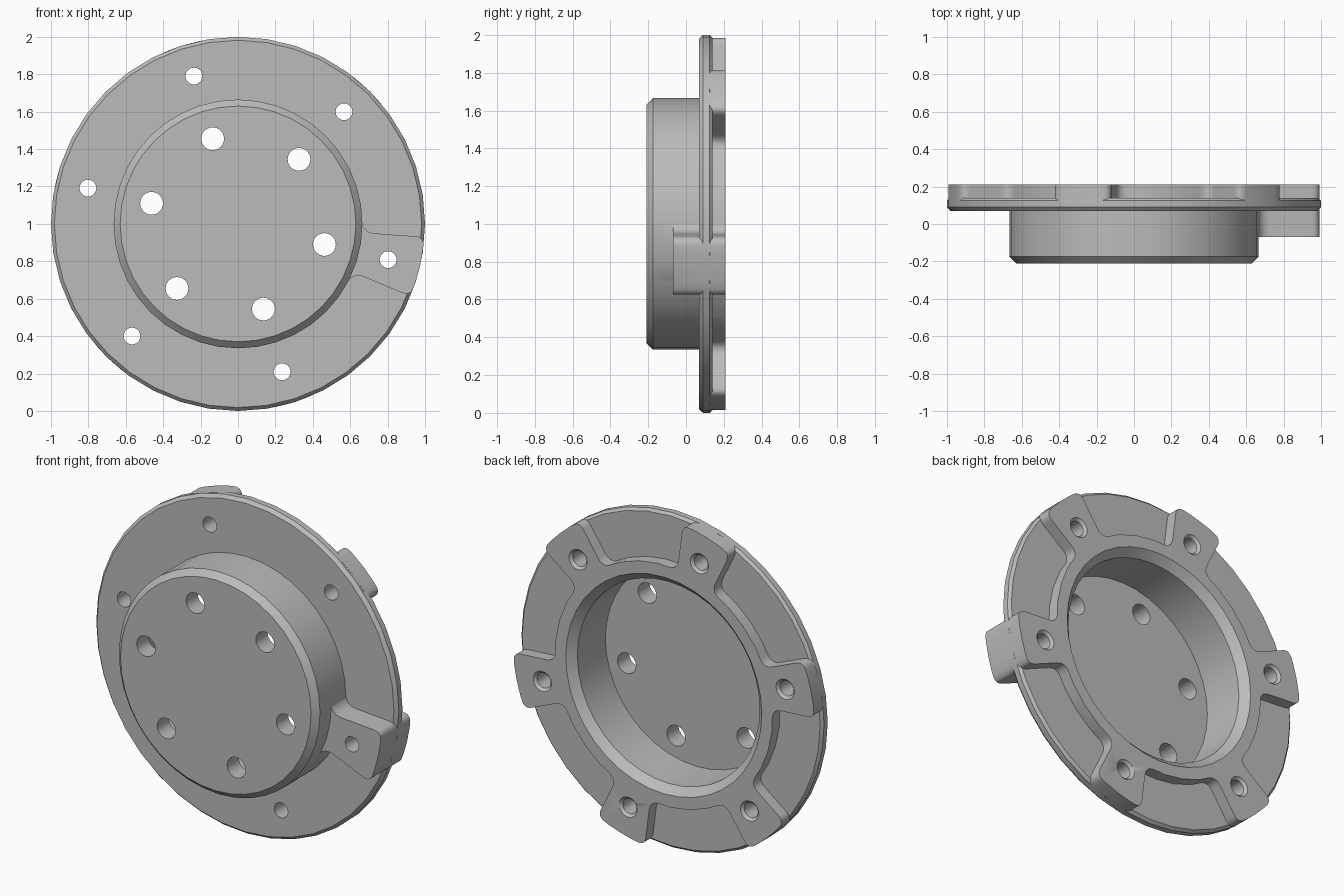
import bpy, bmesh, math
from mathutils import Vector

cube = bpy.data.objects.get("Cube")
if cube:
    bpy.data.objects.remove(cube, do_unlink=True)

grey = bpy.data.materials.new("light_grey")
grey.use_nodes = True
GREY = (0.5, 0.5, 0.5, 1)
grey.diffuse_color = GREY
grey.node_tree.nodes["Principled BSDF"].inputs["Base Color"].default_value = GREY

FIRST = -13.4                                  # direction of the first lug
LUGS = [FIRST + 60 * i for i in range(6)]
HALF = 9.4                                     # half angle of a lug


def polar(r, deg):
    a = math.radians(deg)
    return Vector((r * math.cos(a), r * math.sin(a)))


def make(name, bm):
    bmesh.ops.recalc_face_normals(bm, faces=bm.faces)
    mesh = bpy.data.meshes.new(name)
    bm.to_mesh(mesh)
    bm.free()
    mesh.materials.append(grey)
    ob = bpy.data.objects.new(name, mesh)
    bpy.context.collection.objects.link(ob)
    return ob


def lathe(name, profile, sides, centre=(0, 0)):
    """Turn a (radius, y) profile about the y direction through centre (x, z)."""
    bm = bmesh.new()
    c = Vector((centre[0], 0, 1 + centre[1]))
    vs = [bm.verts.new(c + Vector((r, y, 0))) for r, y in profile]
    edges = [bm.edges.new(p) for p in zip(vs, vs[1:])]
    bmesh.ops.spin(bm, geom=vs + edges, cent=c, axis=(0, 1, 0),
                   angle=math.tau, steps=sides, use_merge=True)
    bmesh.ops.remove_doubles(bm, verts=bm.verts, dist=1e-5)
    return make(name, bm)


def prism(name, corners, y0, y1):
    """Extrude an outline of (point, corner rounding) along y."""
    outline = []
    for i, (p, d) in enumerate(corners):
        if not d:
            outline.append(p)
            continue
        a = p + (corners[i - 1][0] - p).normalized() * d
        b = p + (corners[(i + 1) % len(corners)][0] - p).normalized() * d
        for k in range(7):
            t = k / 6
            outline.append(a * (1 - t) ** 2 + p * 2 * t * (1 - t) + b * t * t)
    bm = bmesh.new()
    face = bm.faces.new([bm.verts.new((p.x, y0, 1 + p.y)) for p in outline])
    new = bmesh.ops.extrude_face_region(bm, geom=[face])["geom"]
    bmesh.ops.translate(bm, vec=(0, y1 - y0, 0),
                        verts=[v for v in new if isinstance(v, bmesh.types.BMVert)])
    return make(name, bm)


def lug_end(angle):
    """Rounded outer end of one lug."""
    return [(polar(0.999, angle + HALF * k / 2), 0.05 if abs(k) == 2 else 0)
            for k in range(-2, 3)]


def combine(body, other, operation):
    mod = body.modifiers.new(other.name, "BOOLEAN")
    mod.operation = operation
    mod.solver = "EXACT"
    mod.object = other
    bpy.context.view_layer.objects.active = body
    bpy.ops.object.modifier_apply(modifier=mod.name)
    bpy.data.objects.remove(other, do_unlink=True)


# Round flange with the chamfered hub in front
body = lathe("flanged_hub", [(0, -0.21), (0.63, -0.21), (0.665, -0.175), (0.665, 0.07),
                             (0.982, 0.07), (1, 0.09), (1, 0.125), (0.985, 0.14),
                             (0, 0.14)], 40)

# Raised ring with six lugs on the back
outline = []
for a in LUGS:
    outline.append((polar(0.72, a - HALF), 0.06))
    outline += lug_end(a)
    outline.append((polar(0.72, a + HALF), 0.06))
    span = 60 - 2 * HALF
    outline += [(polar(0.72, a + HALF + span * k / 4), 0) for k in (1, 2, 3)]
combine(body, prism("back_ring", outline, 0.1, 0.21), "UNION")

# Thick lug on the front, flared into the hub
front = [(polar(0.6, FIRST - 17), 0), (polar(0.655, FIRST - 17), 0),
         (polar(0.675, FIRST - HALF), 0.06)]
front += lug_end(FIRST)
front += [(polar(0.675, FIRST + HALF), 0.06), (polar(0.655, FIRST + 17), 0),
          (polar(0.6, FIRST + 17), 0)]
combine(body, prism("front_lug", front, -0.07, 0.12), "UNION")

# Bore with a chamfered mouth
combine(body, lathe("bore", [(0, -0.1), (0.603, -0.1), (0.603, 0.165), (0.648, 0.21),
                             (0.698, 0.26), (0, 0.26)], 40), "DIFFERENCE")

# Bolt holes through the lugs and through the hub floor
for a in LUGS:
    combine(body, lathe("lug_hole", [(0, -0.3), (0.045, -0.3), (0.045, 0.195),
                                     (0.06, 0.21), (0.09, 0.24), (0, 0.24)],
                        24, polar(0.825, a)), "DIFFERENCE")
    combine(body, lathe("hub_hole", [(0, -0.3), (0.061, -0.3), (0.061, 0), (0, 0)],
                        24, polar(0.475, a)), "DIFFERENCE")

bpy.ops.object.select_all(action="DESELECT")
body.select_set(True)
bpy.context.view_layer.objects.active = body
bpy.ops.object.shade_smooth_by_angle(angle=math.radians(30))
